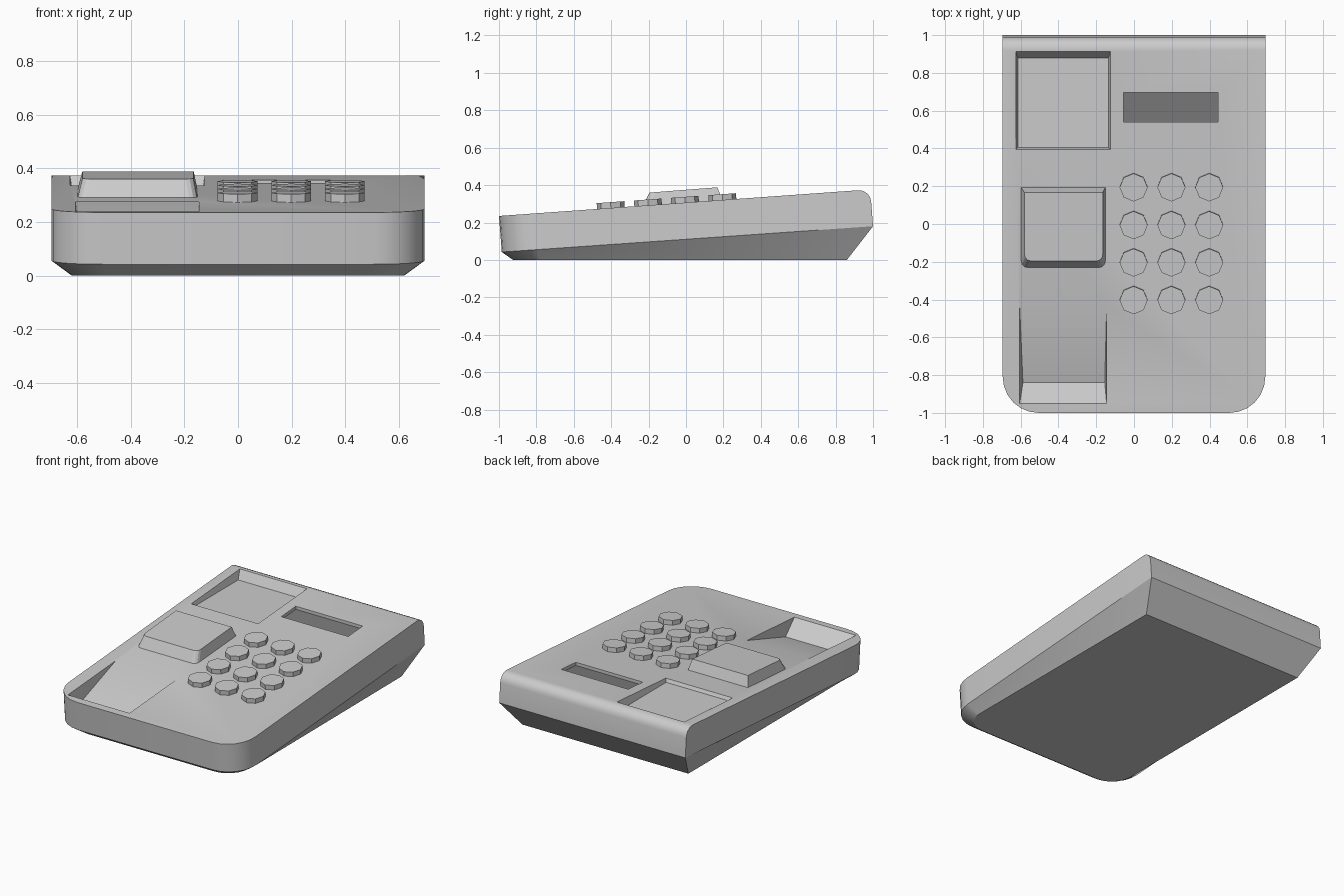
import bpy, bmesh, math
from mathutils import Matrix

if "Cube" in bpy.data.objects:
    bpy.data.objects.remove(bpy.data.objects["Cube"])

SLOPE = 0.0715


def top_z(y):
    """Height of the sloping top panel."""
    return 0.235 + SLOPE * (y + 1)


def material(name, v):
    m = bpy.data.materials.new(name)
    m.diffuse_color = (v, v, v, 1)
    m.use_nodes = True
    m.node_tree.nodes["Principled BSDF"].inputs["Base Color"].default_value = m.diffuse_color
    return m


GREY = material("light grey plastic", 0.6)
DARK = material("dark display grey", 0.2)


def finish(bm, name, mat):
    bmesh.ops.recalc_face_normals(bm, faces=bm.faces[:])
    me = bpy.data.meshes.new(name)
    bm.to_mesh(me)
    bm.free()
    me.materials.append(mat)
    ob = bpy.data.objects.new(name, me)
    bpy.context.collection.objects.link(ob)
    return ob


def loft(rings):
    """Closed solid skinned through rings of equal length."""
    bm = bmesh.new()
    vs = [[bm.verts.new(p) for p in r] for r in rings]
    n = len(rings[0])
    for a, b in zip(vs, vs[1:]):
        for i in range(n):
            j = (i + 1) % n
            bm.faces.new((a[i], a[j], b[j], b[i]))
    bm.faces.new(vs[0][::-1])
    bm.faces.new(vs[-1])
    return bm, vs


def outline(hx, yf, yb, r, zfun):
    """Plan shape: square back corners, rounded front corners."""
    half = [(hx, yb)]
    for i in range(7):
        a = -math.pi / 2 * i / 6
        half.append((hx - r + r * math.cos(a), yf + r + r * math.sin(a)))
    pts = half + [(-x, y) for x, y in reversed(half)]
    return [(x, y, zfun(y)) for x, y in pts]


def rect(x0, x1, y0, y1, z0, z1):
    """Rectangle with front height z0 and back height z1."""
    return [(x0, y0, z0), (x1, y0, z0), (x1, y1, z1), (x0, y1, z1)]


# Wedge-shaped housing with chamfered underside and rounded rear edge
bm, vs = loft([
    outline(0.62, -0.925, 0.86, 0.15, lambda y: 0.0),
    outline(0.695, -0.985, 1.0, 0.19, lambda y: 0.042 + 0.0695 * (y + 0.985)),
    outline(0.695, -1.0, 0.985, 0.19, top_z),
])
rear = bm.edges.get((vs[2][0], vs[2][-1]))
bmesh.ops.bevel(bm, geom=[rear], offset=0.065, segments=5, profile=0.5,
                affect='EDGES')
body = finish(bm, "housing", GREY)


def cut(name, bottom, top):
    """Recess cut into the housing."""
    bm, _ = loft([bottom, top])
    cutter = finish(bm, name, GREY)
    cutter.hide_render = True
    mod = body.modifiers.new(name, 'BOOLEAN')
    mod.operation = 'DIFFERENCE'
    mod.solver = 'EXACT'
    mod.object = cutter
    bpy.context.view_layer.objects.active = body
    bpy.ops.object.modifier_apply(modifier=name)
    bpy.data.objects.remove(cutter)


# Square tray with a level floor
cut("tray_recess",
    rect(-0.615, -0.135, 0.405, 0.88, 0.313, 0.313),
    rect(-0.626, -0.124, 0.393, 0.915, top_z(0.393) + 0.002, top_z(0.915) + 0.002))

# Display window
cut("display_recess",
    rect(-0.055, 0.445, 0.54, 0.695, top_z(0.54) - 0.025, top_z(0.695) - 0.025),
    rect(-0.055, 0.445, 0.54, 0.695, top_z(0.54) + 0.02, top_z(0.695) + 0.02))

# Ramp recess that deepens toward the front
yb, yd, yf, zd = -0.44, -0.84, -0.95, 0.15
zb, zf = top_z(yb), top_z(yf)
bm = bmesh.new()
side = [[bm.verts.new(p) for p in (
    (xo, yb, zb), (xi, yd, zd), (xo, yf, zf),
    (xo, yf, zf + 0.05), (xo, yb, zb + 0.05))]
    for xo, xi in ((-0.605, -0.588), (-0.145, -0.155))]
L, R = side
for i in range(5):
    j = (i + 1) % 5
    bm.faces.new((L[i], L[j], R[j], R[i]))
for s in side:
    bm.faces.new(s[:3])
    bm.faces.new((s[0], s[2], s[3], s[4]))
cutter = finish(bm, "ramp_recess", GREY)
cutter.hide_render = True
mod = body.modifiers.new("ramp_recess", 'BOOLEAN')
mod.operation = 'DIFFERENCE'
mod.solver = 'EXACT'
mod.object = cutter
bpy.context.view_layer.objects.active = body
bpy.ops.object.modifier_apply(modifier="ramp_recess")
bpy.data.objects.remove(cutter)

bpy.ops.object.select_all(action='DESELECT')
body.select_set(True)
bpy.ops.object.shade_smooth_by_angle(angle=math.radians(30))

# Dark display plate
d0, d1 = top_z(0.54) - 0.027, top_z(0.695) - 0.027
bm, _ = loft([rect(-0.055, 0.445, 0.54, 0.695, d0, d1),
              rect(-0.055, 0.445, 0.54, 0.695, d0 + 0.006, d1 + 0.006)])
finish(bm, "display_plate", DARK)

# Raised pad with sloping sides and softened front corners
bm, vs = loft([rect(-0.602, -0.148, -0.24, 0.2, 0.27, 0.305),
               rect(-0.58, -0.165, -0.195, 0.168, 0.36, 0.388)])
corners = [bm.edges.get((vs[0][i], vs[1][i])) for i in (0, 1)]
bmesh.ops.bevel(bm, geom=corners, offset=0.03, segments=3, profile=0.5,
                affect='EDGES')
finish(bm, "raised_pad", GREY)

# Keypad of octagonal keys, tilted with the panel
tilt = Matrix.Rotation(math.atan(SLOPE), 4, 'X')
for row, y in enumerate((0.195, -0.005, -0.203, -0.402)):
    for col in range(3):
        bm = bmesh.new()
        bmesh.ops.create_cone(bm, cap_ends=True, segments=8, radius1=0.074,
                              radius2=0.074, depth=0.05)
        place = Matrix.Translation((0.2 * col - 0.002, y, top_z(y) + 0.006))
        bm.transform(place @ tilt)
        finish(bm, f"key_{row + 1}_{col + 1}", GREY)
